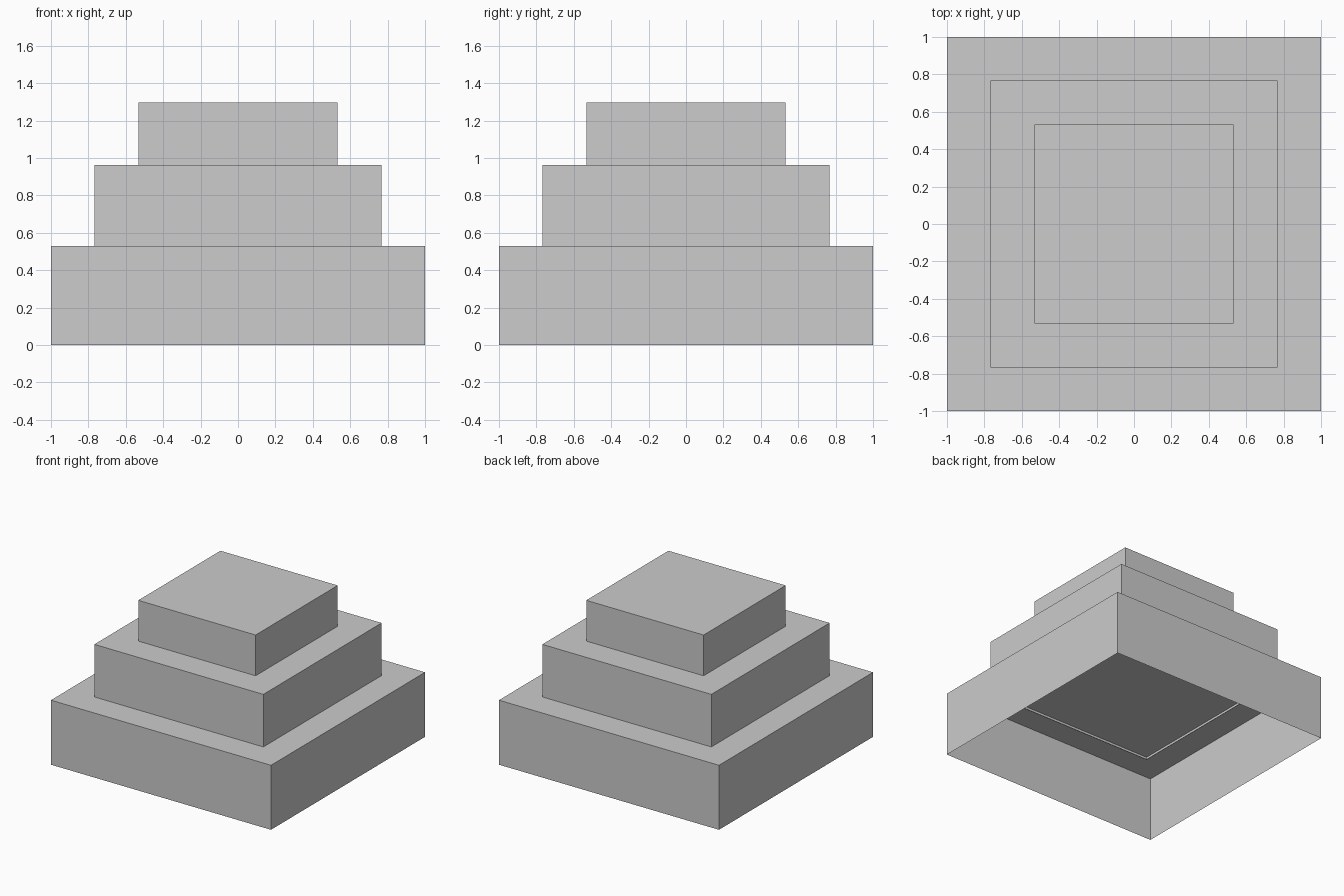
import bpy
import bmesh

default = bpy.data.objects.get("Cube")
if default:
    bpy.data.objects.remove(default, do_unlink=True)

# Plain grey finish
grey = bpy.data.materials.new("light_grey")
grey.use_nodes = True
colour = (0.604, 0.604, 0.604, 1.0)
grey.diffuse_color = colour
grey.node_tree.nodes["Principled BSDF"].inputs["Base Color"].default_value = colour


def open_box(name, half, bottom, top):
    """Square shell with a lid and four sides, open underneath."""
    bm = bmesh.new()
    bmesh.ops.create_cube(bm, size=1.0)
    for v in bm.verts:
        v.co.x *= 2 * half
        v.co.y *= 2 * half
        v.co.z = top if v.co.z > 0 else bottom
    bm.normal_update()
    underside = [f for f in bm.faces if f.normal.z < -0.5]
    bmesh.ops.delete(bm, geom=underside, context="FACES_ONLY")
    mesh = bpy.data.meshes.new(name)
    bm.to_mesh(mesh)
    bm.free()
    mesh.materials.append(grey)
    obj = bpy.data.objects.new(name, mesh)
    bpy.context.collection.objects.link(obj)
    return obj


# Three stacked tiers, the upper ones sunk slightly into the tier below
SINK = 0.02
floor = 0.0
for name, half, top in (("lower_tier", 1.0, 0.53),
                        ("middle_tier", 0.768, 0.962),
                        ("upper_tier", 0.533, 1.297)):
    open_box(name, half, max(floor - SINK, 0.0), top)
    floor = top
